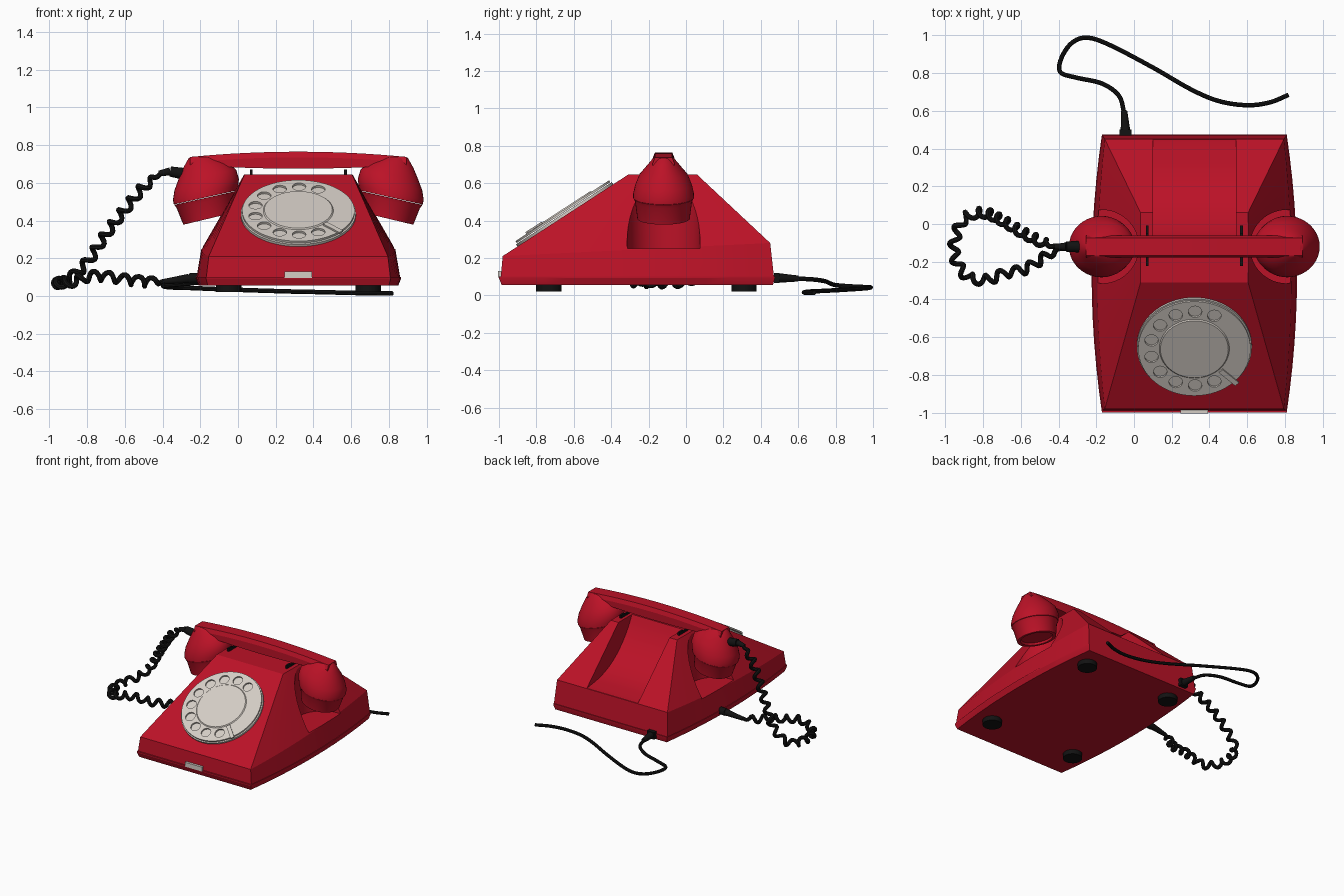
import bpy, bmesh, math
from mathutils import Vector, Matrix

if "Cube" in bpy.data.objects:
    bpy.data.objects.remove(bpy.data.objects["Cube"])

CX = 0.32          # centre line of the telephone body
HY = -0.12         # centre line of the handset


def mat(name, rgb):
    m = bpy.data.materials.new(name)
    m.diffuse_color = (*rgb, 1)
    m.use_nodes = True
    m.node_tree.nodes["Principled BSDF"].inputs["Base Color"].default_value = m.diffuse_color
    return m


RED = mat("red", (0.50, 0.006, 0.02))
BEIGE = mat("beige", (0.66, 0.61, 0.56))
BLACK = mat("black", (0.006, 0.006, 0.006))


def smooth(ob, angle=32):
    bpy.ops.object.select_all(action='DESELECT')
    ob.select_set(True)
    bpy.context.view_layer.objects.active = ob
    bpy.ops.object.shade_smooth_by_angle(angle=math.radians(angle))


def loft(name, rings, m, angle=32):
    """Skin a stack of closed rings and cap both ends."""
    bm = bmesh.new()
    vs = [[bm.verts.new(p) for p in r] for r in rings]
    n = len(vs[0])
    for a, b in zip(vs, vs[1:]):
        for i in range(n):
            j = (i + 1) % n
            bm.faces.new((a[i], a[j], b[j], b[i]))
    bm.faces.new(vs[0])
    bm.faces.new(vs[-1])
    bmesh.ops.recalc_face_normals(bm, faces=bm.faces)
    me = bpy.data.meshes.new(name)
    bm.to_mesh(me)
    bm.free()
    ob = bpy.data.objects.new(name, me)
    bpy.context.collection.objects.link(ob)
    me.materials.append(m)
    smooth(ob, angle)
    return ob


def box(name, loc, size, m, matrix=None):
    x, y, z = (s / 2 for s in size)
    rings = [[Vector(loc) + Vector(p) for p in
              ((-x, -y, h), (x, -y, h), (x, y, h), (-x, y, h))] for h in (-z, z)]
    ob = loft(name, rings, m)
    if matrix:
        ob.matrix_world = matrix
    return ob


def rod(name, p, q, r1, r2, m, sides=24):
    """Cylinder or cone from p to q."""
    p, q = Vector(p), Vector(q)
    rot = (q - p).to_track_quat('Z', 'Y')
    rings = [[c + rot @ Vector((r * math.cos(t), r * math.sin(t), 0))
              for t in (2 * math.pi * i / sides for i in range(sides))]
             for c, r in ((p, r1), (q, r2))]
    return loft(name, rings, m)


def curve(name, splines, m, cyclic=False, bevel=0, extrude=0):
    cu = bpy.data.curves.new(name, 'CURVE')
    cu.dimensions = '2D' if cyclic else '3D'
    cu.fill_mode = 'BOTH' if cyclic else 'FULL'
    cu.bevel_depth, cu.bevel_resolution, cu.extrude = bevel, 2, extrude
    cu.use_fill_caps = not cyclic
    for pts in splines:
        s = cu.splines.new('POLY')
        s.points.add(len(pts) - 1)
        for sp, p in zip(s.points, pts):
            sp.co = (*p, 1)
        s.use_cyclic_u = cyclic
    ob = bpy.data.objects.new(name, cu)
    bpy.context.collection.objects.link(ob)
    cu.materials.append(m)
    bpy.ops.object.select_all(action='DESELECT')
    ob.select_set(True)
    bpy.context.view_layer.objects.active = ob
    bpy.ops.object.convert(target='MESH')
    smooth(bpy.context.object, 40)
    return bpy.context.object


def spline(pts, n):
    """Catmull-Rom samples through the points."""
    P = [Vector(p) for p in pts]
    P = [2 * P[0] - P[1]] + P + [2 * P[-1] - P[-2]]
    out = []
    for a, b, c, d in zip(P, P[1:], P[2:], P[3:]):
        for k in range(n):
            t = k / n
            out.append(0.5 * (2 * b + (c - a) * t + (2 * a - 5 * b + 4 * c - d) * t * t
                              + (3 * b - a - 3 * c + d) * t ** 3))
    return out + [P[-2]]


# Body: rings with bulging sides (front y, front z, back y, back z, end and middle half width)
def body_ring(y0, z0, y1, z1, end, mid, n=12):
    side = []
    for i in range(n + 1):
        t = i / n
        w = end + (mid - end) * (1 - (2 * t - 1) ** 2)
        side.append((w, y0 + (y1 - y0) * t, z0 + (z1 - z0) * t))
    return [(CX + w, y, z) for w, y, z in side] + [(CX - w, y, z) for w, y, z in reversed(side)]


body = loft("body", [body_ring(*r) for r in (
    (-0.99, 0.10, 0.47, 0.10, 0.488, 0.54),
    (-0.98, 0.21, 0.45, 0.28, 0.475, 0.515),
    (-0.31, 0.645, 0.06, 0.645, 0.285, 0.287))], RED, 20)
loft("base_rim", [body_ring(*r) for r in (
    (-0.985, 0.055, 0.465, 0.055, 0.48, 0.53),
    (-1.0, 0.092, 0.475, 0.092, 0.49, 0.545),
    (-1.0, 0.101, 0.475, 0.101, 0.49, 0.545))], RED, 20)

# Cutters: rear hand grip and the two side recesses for the cups
grip = [(y, z, 0) for y, z in ((-0.12, 0.67), (-0.06, 0.56), (0.02, 0.46), (0.13, 0.37),
                               (0.27, 0.31), (0.44, 0.282))]
grip = [(p.x, p.y) for p in spline(grip, 4)] + [(0.6, 0.282), (0.6, 0.8), (-0.12, 0.8)]
cutters = [loft("grip_cutter", [[(x, y, z) for y, z in grip] for x in (0.10, 0.54)], RED)]
for s in (-1, 1):
    x = CX + s * 0.49
    cutters.append(rod("recess_cutter", (x, HY, 0.25), (x, HY, 0.8), 0.195, 0.195, RED, 48))
for c in cutters:
    mod = body.modifiers.new("cut", 'BOOLEAN')
    mod.operation, mod.solver, mod.object = 'DIFFERENCE', 'EXACT', c
    bpy.context.view_layer.objects.active = body
    bpy.ops.object.modifier_apply(modifier=mod.name)
    bpy.data.objects.remove(c)
smooth(body, 20)

# Feet, front plate and cradle forks
for x in (-0.05, 0.69):
    for y in (-0.733, 0.31):
        rod("foot", (x, y, 0.02), (x, y, 0.058), 0.068, 0.068, BLACK)
box("front_plate", (CX, -0.996, 0.113), (0.145, 0.02, 0.034), BEIGE)
for x in (0.07, 0.57):
    for y in (-0.20, -0.03):
        box("cradle_fork", (x, y, 0.65), (0.014, 0.045, 0.04), BLACK)
    box("cradle_bar", (x, HY, 0.65), (0.014, 0.2, 0.02), BLACK)

# Handset handle: arched bar with a chamfered top
bar = []
for i in range(17):
    u = i / 8 - 1
    zt, zb = 0.765 - 0.028 * u * u, 0.675 + 0.02 * u * u
    bar.append([(CX + 0.575 * u, HY + y, z) for y, z in (
        (-0.058, zb), (-0.058, zt - 0.03), (-0.046, zt), (0.046, zt),
        (0.058, zt - 0.03), (0.058, zb))])
loft("handset_handle", bar, RED, 20)

# Handset cups: tilted rings (outer x, z, inner x, z, half depth), mirrored to both ends
SHELL = ((-0.25, 0.738, -0.14, 0.742, 0.045), (-0.262, 0.730, -0.11, 0.733, 0.058),
         (-0.29, 0.68, -0.05, 0.705, 0.09), (-0.315, 0.62, -0.01, 0.67, 0.13),
         (-0.337, 0.56, 0.005, 0.62, 0.152), (-0.345, 0.51, 0.0, 0.585, 0.162),
         (-0.34, 0.485, -0.005, 0.56, 0.163))
CAP = ((-0.338, 0.483, -0.007, 0.557, 0.160), (-0.325, 0.465, -0.015, 0.535, 0.152),
       (-0.29, 0.378, -0.02, 0.442, 0.14), (-0.268, 0.383, -0.042, 0.437, 0.115),
       (-0.262, 0.40, -0.045, 0.453, 0.11))


def cup_ring(ox, oz, ix, iz, b, s, n=40):
    pts = []
    for i in range(n):
        t = 2 * math.pi * i / n
        k = (1 - math.cos(t)) / 2
        pts.append((CX + s * (CX - (ox + (ix - ox) * k)), HY + b * math.sin(t), oz + (iz - oz) * k))
    return pts


for s, side in ((-1, "left"), (1, "right")):
    loft(side + "_cup", [cup_ring(*r, s) for r in SHELL], RED, 35)
    loft(side + "_cup_cap", [cup_ring(*r, s) for r in CAP], RED, 35)

# Dial, built flat and tilted on to the sloping front
tilt = Matrix.Translation((CX, -0.645, 0.4275)) @ Matrix.Rotation(math.atan2(0.435, 0.67), 4, 'X')


def circle(r, x=0, y=0, n=32):
    return [(x + r * math.cos(2 * math.pi * i / n), y + r * math.sin(2 * math.pi * i / n), 0)
            for i in range(n)]


holes = [circle(0.036, 0.233 * math.cos(a), 0.233 * math.sin(a), 20)
         for a in (math.radians(63 + 26 * k) for k in range(10))]
finger = curve("finger_wheel", [circle(0.298, n=64)] + holes, BEIGE, True, extrude=0.006)
finger.matrix_world = tilt @ Matrix.Translation((0, 0, 0.024))
for name, z0, z1, r0, r1 in (("dial_base", -0.005, 0.014, 0.305, 0.305),
                             ("dial_centre", 0.028, 0.036, 0.188, 0.18)):
    rod(name, (0, 0, z0), (0, 0, z1), r0, r1, BEIGE, 64).matrix_world = tilt
box("finger_stop", (0.255, 0, 0.036), (0.12, 0.028, 0.01), BEIGE,
    tilt @ Matrix.Rotation(math.radians(-44), 4, 'Z'))

# Cord plugs
rod("handset_plug", (-0.27, HY, 0.645), (-0.36, HY, 0.66), 0.032, 0.027, BLACK)
rod("handset_plug_tip", (-0.36, HY, 0.66), (-0.42, HY, 0.65), 0.022, 0.014, BLACK)
rod("body_plug", (-0.19, HY, 0.095), (-0.26, HY, 0.093), 0.028, 0.027, BLACK)
rod("body_plug_tip", (-0.26, HY, 0.093), (-0.40, HY - 0.01, 0.075), 0.024, 0.014, BLACK)
box("line_plug", (-0.045, 0.485, 0.093), (0.062, 0.03, 0.055), BLACK)
rod("line_plug_tip", (-0.045, 0.49, 0.093), (-0.052, 0.60, 0.09), 0.026, 0.016, BLACK)

# Coiled handset cord: a helix wound round a smooth path
path = spline(((-0.41, -0.12, 0.65), (-0.50, -0.09, 0.58), (-0.60, -0.04, 0.46),
               (-0.70, 0.02, 0.33), (-0.80, 0.06, 0.18), (-0.90, 0.03, 0.085),
               (-0.95, -0.08, 0.07), (-0.945, -0.19, 0.07), (-0.88, -0.28, 0.075),
               (-0.78, -0.295, 0.105), (-0.68, -0.26, 0.10), (-0.58, -0.24, 0.085),
               (-0.48, -0.18, 0.075), (-0.39, -0.13, 0.075)), 24)
coil, dist = [], 0
for i, p in enumerate(path):
    a, b = path[max(i - 1, 0)], path[min(i + 1, len(path) - 1)]
    tan = (b - a).normalized()
    u = tan.cross(Vector((0.2, 0.3, 1))).normalized()
    v = tan.cross(u)
    dist += (p - path[max(i - 1, 0)]).length
    ph = dist * 2 * math.pi / 0.085
    amp = 0.024 * min(1, i / 20, (len(path) - 1 - i) / 20)
    coil.append(p + amp * (u * math.cos(ph) + v * math.sin(ph)))
curve("coiled_cord", [coil], BLACK, bevel=0.014)

# Line cord trailing from the back
curve("line_cord", [spline(((-0.05, 0.58, 0.09), (-0.08, 0.68, 0.085), (-0.17, 0.745, 0.075),
                            (-0.30, 0.775, 0.062), (-0.39, 0.805, 0.054), (-0.385, 0.88, 0.048),
                            (-0.33, 0.96, 0.044), (-0.25, 0.988, 0.042), (-0.13, 0.95, 0.037),
                            (0.10, 0.83, 0.029), (0.30, 0.715, 0.023), (0.45, 0.652, 0.02),
                            (0.60, 0.63, 0.016), (0.72, 0.645, 0.014), (0.82, 0.685, 0.013)), 8)],
      BLACK, bevel=0.012)
